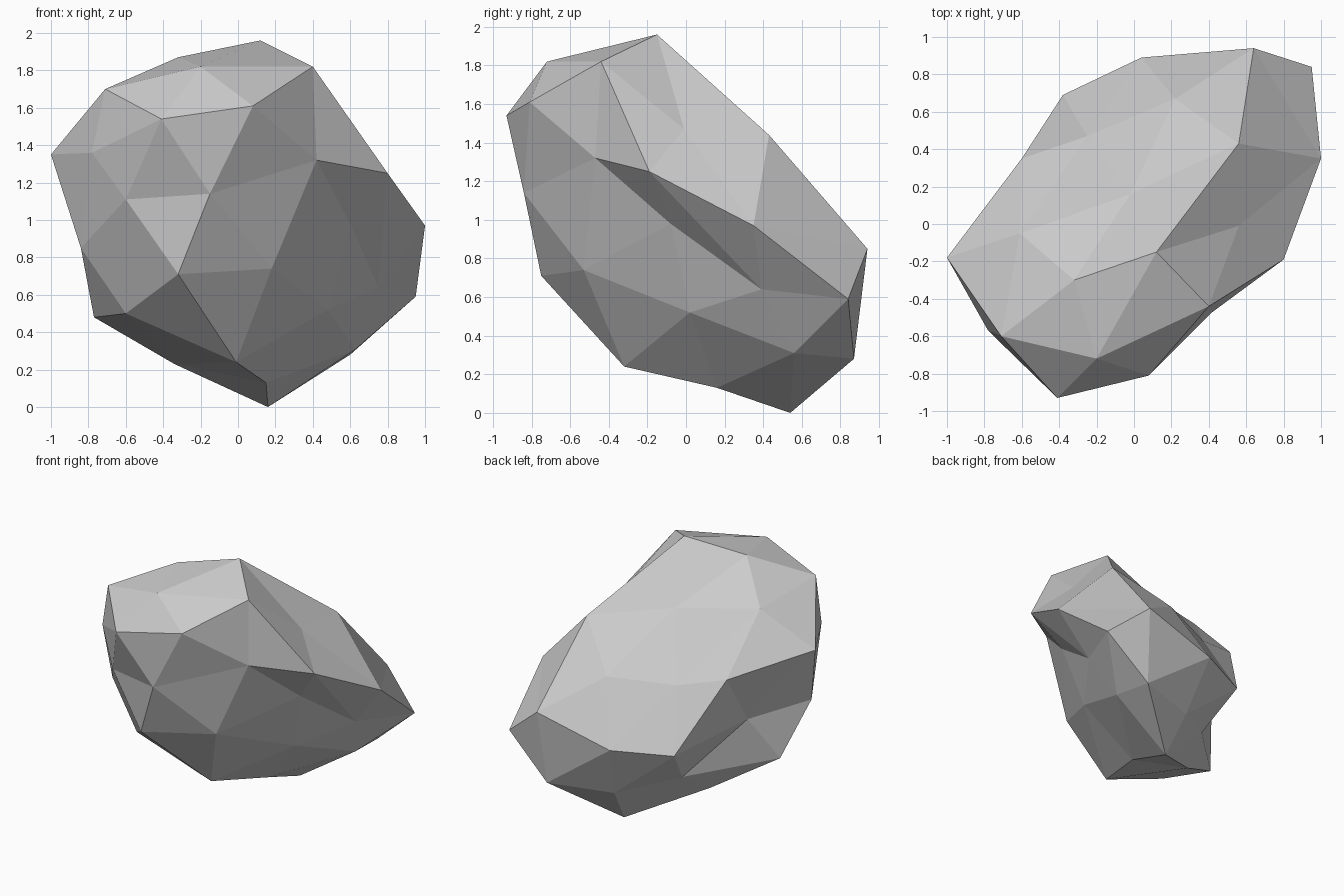
import bpy
import bmesh
from itertools import combinations
from mathutils import Vector

default_cube = bpy.data.objects.get("Cube")
if default_cube:
    bpy.data.objects.remove(default_cube, do_unlink=True)

# Twelve main corners of the boulder, in hundredths of a unit
CORNERS = {
    "a": (8, -81, 161), "b": (-78, -57, 136), "c": (-32, -75, 71),
    "d": (60, -8, 98), "e": (56, -1, 147), "f": (95, 84, 59),
    "g": (15, 16, 13), "h": (-77, -7, 48), "i": (-32, -30, 187),
    "j": (-60, 35, 121), "k": (22, 67, 114), "l": (12, 72, 27),
}

# Break points between neighbouring corners, grouped by region
CROWN = {
    "ab": (-41, -93, 154), "ae": (40, -44, 182), "ai": (-20, -72, 182),
    "bi": (-71, -60, 170), "ei": (12, -15, 196), "ij": (-61, -5, 162),
    "ik": (-2, 16, 155), "bj": (-100, -18, 135),
}
FRONT = {
    "ac": (-15, -84, 114), "bc": (-60, -70, 111), "ad": (42, -47, 132),
    "cd": (18, -53, 74), "de": (80, -19, 125), "bh": (-84, -36, 85),
}
BACK = {
    "ef": (100, 35, 97), "ek": (56, 43, 144), "fk": (64, 94, 85),
    "jk": (-25, 47, 112), "kl": (4, 89, 69), "jl": (-38, 69, 68),
    "hj": (-62, 12, 82),
}
UNDERSIDE = {
    "df": (75, 39, 64), "dg": (48, 2, 52), "fg": (63, 56, 31),
    "cg": (-1, -32, 24), "ch": (-60, -40, 50), "gh": (-34, 19, 23),
    "fl": (60, 87, 28), "gl": (16, 54, 0), "hl": (-27, 43, 39),
}
BREAKS = CROWN | FRONT | BACK | UNDERSIDE


def add_point(bm, hundredths):
    return bm.verts.new(Vector(hundredths) / 100)


def build_boulder():
    bm = bmesh.new()
    corner = {name: add_point(bm, p) for name, p in CORNERS.items()}
    middle = {pair: add_point(bm, p) for pair, p in BREAKS.items()}

    # Every three mutually linked corners carry four facets
    for p, q, r in combinations(CORNERS, 3):
        links = (p + q, q + r, p + r)
        if not all(link in middle for link in links):
            continue
        pq, qr, pr = (middle[link] for link in links)
        bm.faces.new((corner[p], pq, pr))
        bm.faces.new((corner[q], qr, pq))
        bm.faces.new((corner[r], pr, qr))
        bm.faces.new((pq, qr, pr))

    bmesh.ops.recalc_face_normals(bm, faces=bm.faces[:])
    mesh = bpy.data.meshes.new("boulder")
    bm.to_mesh(mesh)
    bm.free()
    return mesh


# Plain stone grey
stone = bpy.data.materials.new("stone_grey")
stone.use_nodes = True
grey = (0.6, 0.6, 0.6, 1)
stone.diffuse_color = grey
stone.node_tree.nodes["Principled BSDF"].inputs["Base Color"].default_value = grey

# Faceted boulder
mesh = build_boulder()
mesh.materials.append(stone)
boulder = bpy.data.objects.new("boulder", mesh)
bpy.context.collection.objects.link(boulder)
